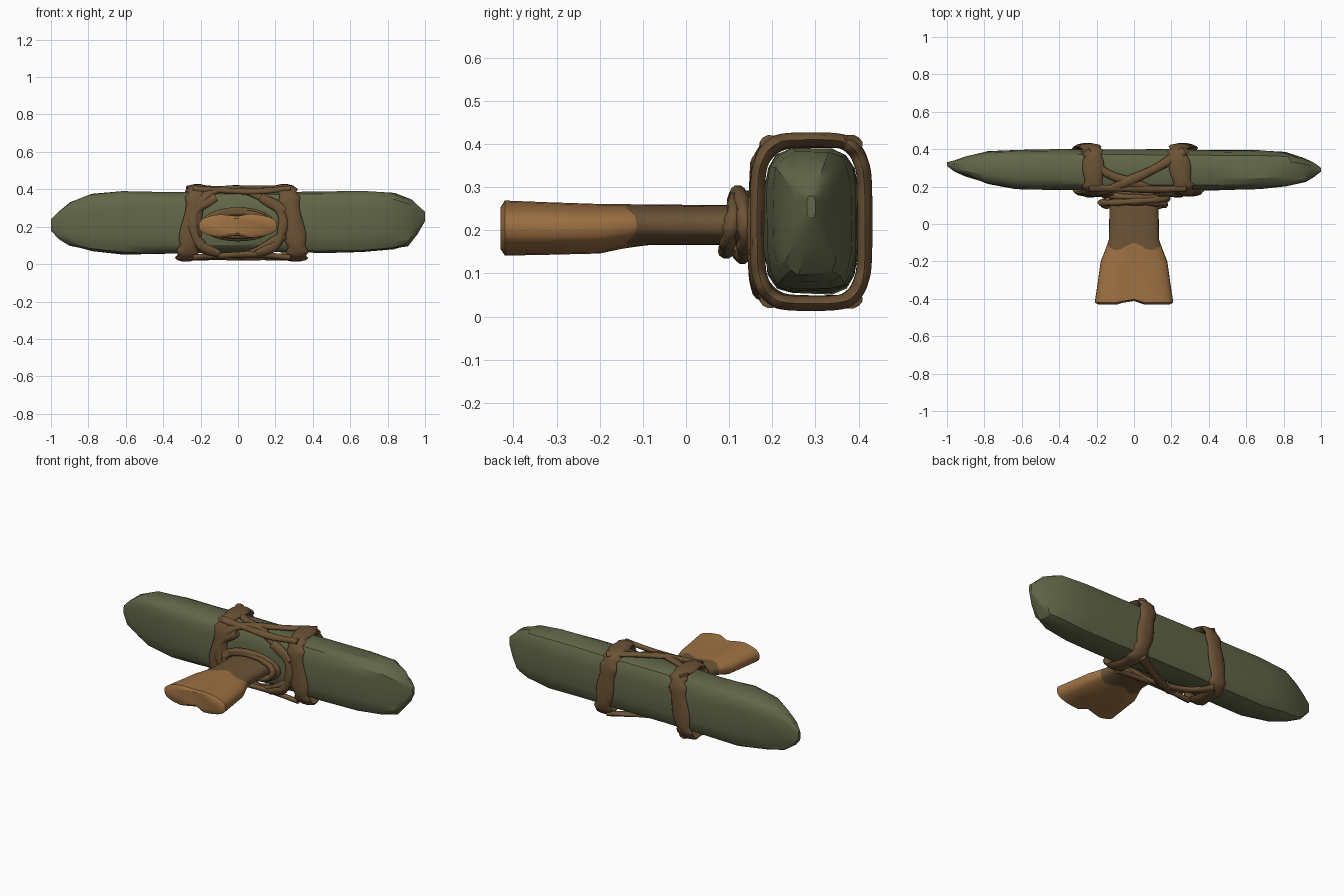
import bpy, bmesh, math, random
from mathutils import Vector

random.seed(4)
if "Cube" in bpy.data.objects:
    bpy.data.objects.remove(bpy.data.objects["Cube"], do_unlink=True)


def material(name, rgb):
    m = bpy.data.materials.new(name)
    m.use_nodes = True
    m.diffuse_color = (*rgb, 1)
    m.node_tree.nodes["Principled BSDF"].inputs["Base Color"].default_value = (*rgb, 1)
    return m


STONE = material("olive stone", (0.12, 0.135, 0.065))
WOOD = material("pale wood", (0.34, 0.165, 0.055))
DARK = material("dark wood", (0.15, 0.088, 0.038))
HIDE = material("brown hide", (0.15, 0.085, 0.036))


def loft(name, rings, mats, closed=False, rule=None, angle=35):
    """Skin a list of point rings; cap the ends unless closed."""
    bm = bmesh.new()
    vs = [[bm.verts.new(p) for p in r] for r in rings]
    n = len(vs[0])
    pairs = list(zip(vs, vs[1:])) + ([(vs[-1], vs[0])] if closed else [])
    for a, b in pairs:
        for i in range(n):
            j = (i + 1) % n
            bm.faces.new((a[i], a[j], b[j], b[i]))
    if not closed:
        bm.faces.new(vs[0])
        bm.faces.new(vs[-1])
    bmesh.ops.recalc_face_normals(bm, faces=bm.faces)
    if rule:
        for f in bm.faces:
            f.material_index = rule(f.calc_center_median())
    me = bpy.data.meshes.new(name)
    bm.to_mesh(me)
    bm.free()
    for m in mats:
        me.materials.append(m)
    ob = bpy.data.objects.new(name, me)
    bpy.context.collection.objects.link(ob)
    bpy.ops.object.select_all(action="DESELECT")
    ob.select_set(True)
    bpy.context.view_layer.objects.active = ob
    bpy.ops.object.shade_smooth_by_angle(angle=math.radians(angle))
    return ob


def oval(t, power):
    """Point on a unit superellipse."""
    c, s = math.cos(t), math.sin(t)
    return (math.copysign(abs(c) ** power, c), math.copysign(abs(s) ** power, s))


# Stone head: x, then lowest and highest y, then lowest and highest z
stations = [
    (-1.0, .31, .33, .18, .24), (-.96, .28, .34, .135, .28), (-.89, .25, .36, .095, .335),
    (-.78, .21, .39, .07, .375), (-.62, .185, .4, .05, .39), (-.4, .18, .4, .055, .385),
    (-.1, .18, .4, .06, .39), (.2, .18, .4, .06, .39), (.45, .18, .395, .055, .39),
    (.66, .185, .395, .06, .392), (.82, .2, .385, .075, .385), (.91, .225, .355, .095, .35),
    (.96, .25, .33, .16, .315), (1.0, .28, .3, .23, .28)]
rings = []
for x, y0, y1, z0, z1 in stations:
    ring = []
    for i in range(16):
        u, v = oval(math.tau * (i + .5) / 16, .52)
        k = 1 + random.uniform(-.035, .015)
        ring.append((x + random.uniform(-.02, .02) * (abs(x) < .95),
                     (y0 + y1) / 2 + u * k * (y1 - y0) / 2,
                     (z0 + z1) / 2 + v * k * (z1 - z0) / 2))
    rings.append(ring)
loft("stone_head", rings, [STONE], angle=28)

# Handle: y, half width, lowest and highest z, depth of the centre groove
stations = [
    (-.43, .19, .155, .255, .3), (-.42, .21, .14, .27, .3), (-.32, .195, .142, .266, .22),
    (-.2, .178, .145, .262, .12), (-.12, .145, .163, .261, .03), (-.08, .133, .166, .26, 0),
    (.08, .132, .166, .258, 0), (.22, .13, .166, .258, 0)]
rings = []
for y, w, z0, z1, groove in stations:
    ring = []
    for i in range(32):
        u, v = oval(math.tau * i / 32, .8)
        pinch = 1 - groove * math.exp(-((u * w + .02) / .035) ** 2)
        wave = .02 * math.cos(u * 5) if y == -.12 else 0
        notch = .025 * (1 - pinch) / .3 if y < -.4 else 0
        ring.append((u * w, y + wave + notch, (z0 + z1) / 2 + v * pinch * (z1 - z0) / 2))
    rings.append(ring)
loft("handle", rings, [WOOD, DARK], rule=lambda c: 0 if c.y < -.12 else 1)


def smooth_path(pts, closed, steps=6):
    """Catmull-Rom points through the given ones."""
    pts = [Vector(p) for p in pts]
    n = len(pts)
    get = (lambda i: pts[i % n]) if closed else (lambda i: pts[max(0, min(n - 1, i))])
    out = []
    for i in range(n if closed else n - 1):
        a, b, c, d = (get(i + k) for k in (-1, 0, 1, 2))
        for s in range(steps):
            t = s / steps
            out.append(.5 * (2 * b + (c - a) * t + (2 * a - 5 * b + 4 * c - d) * t * t
                             + (3 * b - a - 3 * c + d) * t ** 3))
    return out if closed else out + [pts[-1]]


def strap(name, pts, width, thick, closed=False, around="X"):
    """Flat rounded thong, kept facing away from the head (X) or handle (Y) axis."""
    path = smooth_path(pts, closed)
    n = len(path)
    rings = []
    for i, p in enumerate(path):
        nxt = path[(i + 1) % n] if closed else path[min(i + 1, n - 1)]
        prv = path[i - 1] if closed else path[max(i - 1, 0)]
        tan = (nxt - prv).normalized()
        if around == "X":
            out = Vector((0, ((p.y - .29) / .13) ** 3, ((p.z - .22) / .19) ** 3))
        else:
            out = Vector((p.x * .3, 0, p.z - .215))
        out = (out - tan * out.dot(tan)).normalized()
        side = tan.cross(out)
        w = width * (1 + .12 * math.sin(i * .7))
        rings.append([p + side * math.cos(a) * w / 2 + out * math.sin(a) * thick / 2
                      for a in (math.tau * k / 10 for k in range(10))])
    return loft(name, rings, [HIDE], closed, angle=60)


# Two broad loops around the head: x offsets for front and back
for name, front, back, lean in (("right_loop", -.245, -.25, .03), ("left_loop", .295, .26, -.03)):
    pts = []
    for i in range(16):
        u, v = oval(math.tau * (i + .5) / 16, .5)
        x = (front + back) / 2 + u * (back - front) / 2 + lean * v
        pts.append((x, .29 + u * .125, .22 + v * .19))
    strap(name, pts, .105, .036, True)

# Thongs crossing over the top and under the bottom of the head
for side, zc, s in (("top", .405, 1), ("bottom", .035, -1)):
    low = zc - .03 * s
    strap(side + "_cross_a", [(-.26, .39, zc), (-.16, .28, zc), (.02, .21, zc - .01 * s),
                              (.15, .17, low - .03 * s), (.25, .16, low - .09 * s)], .05, .03)
    strap(side + "_cross_b", [(.27, .39, zc), (.12, .3, zc), (-.05, .22, zc),
                              (-.16, .175, low), (-.22, .16, low - .07 * s)], .05, .03)
    strap(side + "_cross_c", [(-.24, .19, zc), (-.1, .19, zc - .01 * s), (.1, .185, zc - .015 * s),
                              (.28, .19, zc)], .04, .03)

# Front thongs curving down beside the handle
for name, s in (("left_front_thong", 1), ("right_front_thong", -1)):
    strap(name, [(s * .12, .165, .36), (s * .22, .16, .29), (s * .24, .155, .2),
                 (s * .2, .16, .1), (s * .1, .17, .055)], .05, .03)

# Coiled collar binding handle to head
for k, (y, rx, rz, t) in enumerate(((.105, .165, .062, .035), (.125, .175, .072, .04),
                                    (.15, .165, .06, .04))):
    pts = [(rx * math.cos(a), y + .012 * math.sin(a + k * 2), .213 + rz * math.sin(a))
           for a in (math.tau * i / 14 for i in range(14))]
    strap(f"collar_coil_{k + 1}", pts, .035, t, True, "Y")
